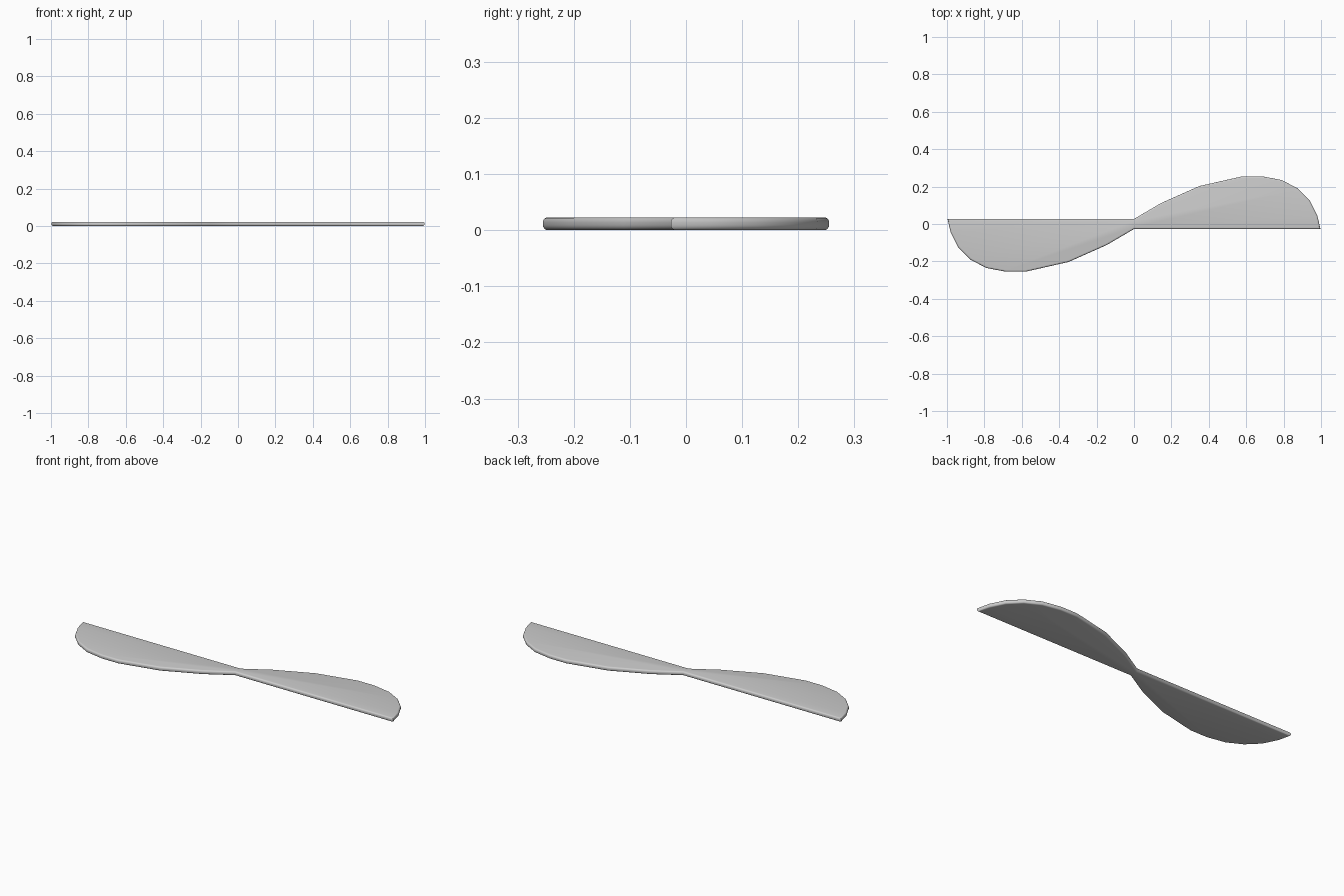
import bpy, bmesh

if "Cube" in bpy.data.objects:
    bpy.data.objects.remove(bpy.data.objects["Cube"])

THICK = 0.023

# Half outline of one blade; the other is the same turned 180 degrees
half = [(0.0, -0.027), (0.997, -0.027), (0.98, 0.045), (0.94, 0.125),
        (0.875, 0.19), (0.79, 0.235), (0.685, 0.255), (0.58, 0.255),
        (0.35, 0.203), (0.145, 0.112)]
outline = half + [(-x, -y) for x, y in half]

# Flat two-bladed propeller plate, extruded
bm = bmesh.new()
base = bm.faces.new([bm.verts.new((x, y, 0)) for x, y in outline])
ext = bmesh.ops.extrude_face_region(bm, geom=[base], use_keep_orig=True)
top = [v for v in ext["geom"] if isinstance(v, bmesh.types.BMVert)]
bmesh.ops.translate(bm, verts=top, vec=(0, 0, THICK))
bmesh.ops.recalc_face_normals(bm, faces=bm.faces)

# Rounded rims above and below
rims = [e for e in bm.edges if abs(e.verts[0].co.z - e.verts[1].co.z) < 1e-5]
bmesh.ops.bevel(bm, geom=rims, offset=0.009, segments=4, profile=0.5,
                affect='EDGES', clamp_overlap=True)
bmesh.ops.recalc_face_normals(bm, faces=bm.faces)

mesh = bpy.data.meshes.new("propeller_blades")
bm.to_mesh(mesh)
bm.free()
obj = bpy.data.objects.new("propeller_blades", mesh)
bpy.context.collection.objects.link(obj)
bpy.context.view_layer.objects.active = obj
obj.select_set(True)
bpy.ops.object.shade_smooth_by_angle()
